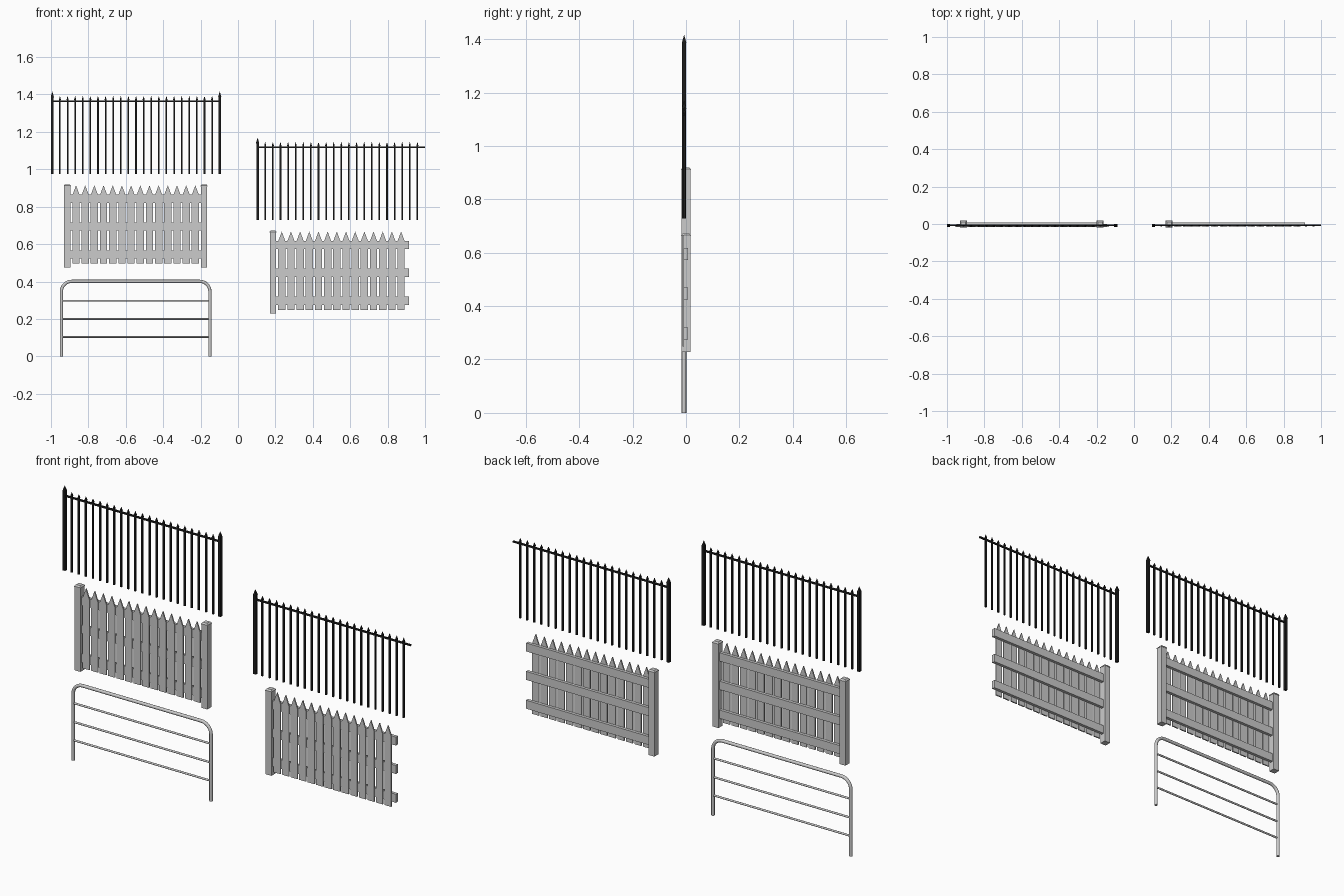
import bpy, bmesh, math

if "Cube" in bpy.data.objects:
    bpy.data.objects.remove(bpy.data.objects["Cube"])

black = bpy.data.materials.new("black_iron")
black.diffuse_color = (0.012, 0.012, 0.012, 1)
black.use_nodes = True
black.node_tree.nodes["Principled BSDF"].inputs["Base Color"].default_value = black.diffuse_color


def finish(bm, name, mat=None):
    bmesh.ops.recalc_face_normals(bm, faces=bm.faces)
    me = bpy.data.meshes.new(name)
    bm.to_mesh(me)
    bm.free()
    ob = bpy.data.objects.new(name, me)
    bpy.context.collection.objects.link(ob)
    if mat:
        me.materials.append(mat)
    return ob


def add_box(bm, x0, x1, y0, y1, z0, z1):
    vs = bmesh.ops.create_cube(bm, size=1)["verts"]
    for v in vs:
        v.co.x = x0 if v.co.x < 0 else x1
        v.co.y = y0 if v.co.y < 0 else y1
        v.co.z = z0 if v.co.z < 0 else z1


def add_square_loft(bm, x, y, sections):
    """Square cross-sections (z, half width) joined bottom to top."""
    rings = [[bm.verts.new((x + sx * h, y + sy * h, z))
              for sx, sy in ((-1, -1), (1, -1), (1, 1), (-1, 1))]
             for z, h in sections]
    bm.faces.new(rings[0])
    bm.faces.new(rings[-1])
    for a, b in zip(rings, rings[1:]):
        for i in range(4):
            j = (i + 1) % 4
            bm.faces.new((a[i], a[j], b[j], b[i]))


def iron_fence(label, cx, z, both_posts):
    y, half = -0.007, 0.4475
    # square end posts with spear tips
    bm = bmesh.new()
    for s in ((-1, 1) if both_posts else (-1,)):
        w = 0.0073
        add_square_loft(bm, cx + s * half, y,
                        [(z, w), (z + 0.408, w), (z + 0.413, w * 1.12), (z + 0.440, 0.0004)])
    finish(bm, label + "_posts", black)
    # thin bars with small spear tips
    bm = bmesh.new()
    step = 2 * half / 22
    for k in range(1, 22):
        w = 0.0042
        add_square_loft(bm, cx - half + k * step, y,
                        [(z, w), (z + 0.394, w), (z + 0.398, w * 1.25), (z + 0.416, 0.0004)])
    finish(bm, label + "_bars", black)
    # top rail
    bm = bmesh.new()
    add_box(bm, cx - half, cx + half, y - 0.004, y + 0.004, z + 0.384, z + 0.392)
    finish(bm, label + "_rail", black)


def picket_fence(label, cx, z, both_posts):
    # square posts with chamfered caps
    bm = bmesh.new()
    for s in ((-1, 1) if both_posts else (-1,)):
        add_square_loft(bm, cx + s * 0.3655, 0,
                        [(z, 0.017), (z + 0.434, 0.017), (z + 0.434, 0.0187),
                         (z + 0.438, 0.0187), (z + 0.445, 0.012)])
    finish(bm, label + "_posts")
    # pointed boards
    bm = bmesh.new()
    w = 0.0195
    for k in range(14):
        x = cx - 0.319 + k * 0.638 / 13
        prof = [(-w, 0.021), (w, 0.021), (w, 0.387), (0, 0.439), (-w, 0.387)]
        f = bm.faces.new([bm.verts.new((x + px, -0.014, z + pz)) for px, pz in prof])
        ext = bmesh.ops.extrude_face_region(bm, geom=[f])
        for v in ext["geom"]:
            if isinstance(v, bmesh.types.BMVert):
                v.co.y += 0.007
    finish(bm, label + "_boards")
    # three back rails
    bm = bmesh.new()
    for h in (0.069, 0.219, 0.367):
        add_box(bm, cx - 0.3655, cx + 0.3625, -0.009, 0.008, z + h - 0.022, z + h + 0.022)
    finish(bm, label + "_rails")


def tube(name, pts, radius):
    cu = bpy.data.curves.new(name, "CURVE")
    cu.dimensions = "3D"
    cu.bevel_depth = radius
    cu.bevel_resolution = 4
    cu.use_fill_caps = True
    sp = cu.splines.new("POLY")
    sp.points.add(len(pts) - 1)
    for p, c in zip(sp.points, pts):
        p.co = (*c, 1)
    ob = bpy.data.objects.new(name, cu)
    bpy.context.collection.objects.link(ob)
    bpy.ops.object.select_all(action="DESELECT")
    ob.select_set(True)
    bpy.context.view_layer.objects.active = ob
    bpy.ops.object.convert(target="MESH")
    bpy.ops.object.shade_smooth_by_angle(angle=math.radians(50))


iron_fence("iron_fence_full", -0.5452, 0.975, True)
iron_fence("iron_fence_extension", 0.5525, 0.729, False)
picket_fence("picket_fence_full", -0.547, 0.475, True)
picket_fence("picket_fence_extension", 0.553, 0.228, False)

# tubular barrier: rounded outer frame and three thin cross bars
cx, y, half, top, r = -0.547, -0.0075, 0.397, 0.401, 0.055
path = [(cx - half, y, 0)]
for side in (-1, 1):
    for i in range(9):
        a = math.pi / 2 * i / 8
        if side == 1:
            a = math.pi / 2 - a
        path.append((cx + side * (half - r + r * math.cos(a)), y, top - r + r * math.sin(a)))
path.append((cx + half, y, 0))
tube("barrier_frame", path, 0.0085)
for i, z in enumerate((0.104, 0.199, 0.297)):
    tube(f"barrier_bar_{i + 1}", [(cx - half, y, z), (cx + half, y, z)], 0.005)
